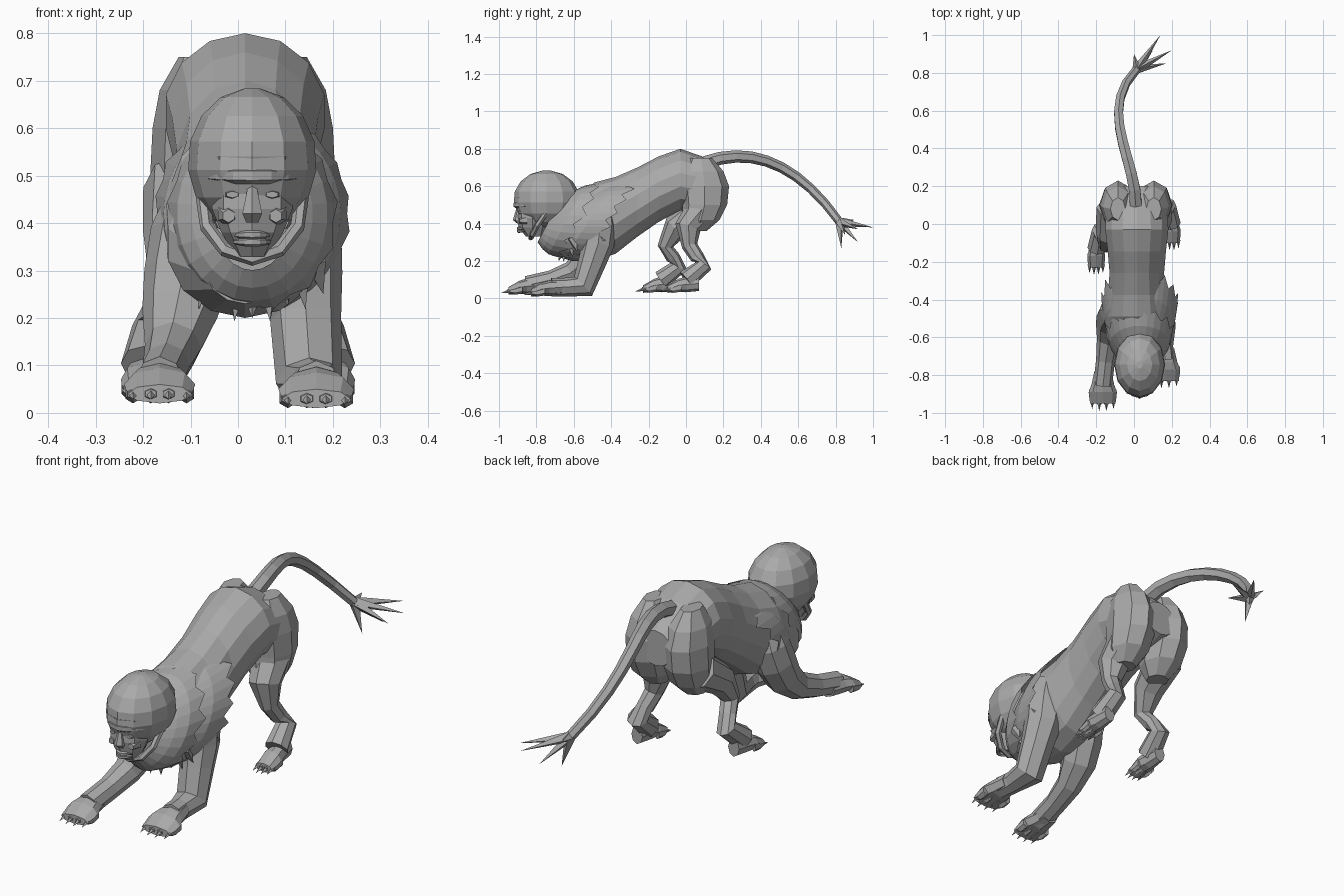
import bpy, bmesh, random
from math import sin, cos, pi, radians
from mathutils import Vector
from mathutils.geometry import interpolate_bezier

random.seed(4)
cube = bpy.data.objects.get("Cube")
if cube:
    bpy.data.objects.remove(cube)

shade = .4
grey = bpy.data.materials.new("stone_grey")
grey.use_nodes = True
grey.diffuse_color = (shade, shade, shade, 1)
grey.node_tree.nodes["Principled BSDF"].inputs["Base Color"].default_value = grey.diffuse_color

ACROSS = Vector((1, 0, 0))
DEPTH = Vector((0, 1, 0))
MID = .03  # the head and chest lean slightly to the left
SIDES = (("left", 1), ("right", -1))


def finish(name, bm):
    bmesh.ops.recalc_face_normals(bm, faces=bm.faces)
    mesh = bpy.data.meshes.new(name)
    bm.to_mesh(mesh)
    bm.free()
    mesh.materials.append(grey)
    bpy.context.collection.objects.link(bpy.data.objects.new(name, mesh))


def ellipse(centre, u, v, count):
    angles = [2 * pi * i / count for i in range(count)]
    return [centre + u * sin(a) + v * cos(a) for a in angles]


def skin(name, loops, cap=True):
    """Join equal loops of points into one surface."""
    bm = bmesh.new()
    loops = [[bm.verts.new(point) for point in loop] for loop in loops]
    for a, b in zip(loops, loops[1:]):
        for i in range(len(a)):
            bm.faces.new((a[i - 1], a[i], b[i], b[i - 1]))
    if cap:
        bm.faces.new(loops[0])
        bm.faces.new(loops[-1])
    finish(name, bm)


def tilted_loops(x, rings, pitch, count):
    """Ellipses (y, z, half width, half height) tilted in the side plane."""
    up = Vector((0, sin(radians(pitch)), cos(radians(pitch))))
    return [ellipse(Vector((x, y, z)), ACROSS * w, up * h, count) for y, z, w, h in rings]


def loft(name, x, rings, pitch=0, count=8):
    skin(name, tilted_loops(x, rings, pitch, count))


def sweep(name, points, radii, axis=ACROSS, count=8):
    """Round section carried along a path."""
    points = [Vector(point) for point in points]
    loops = []
    for i, (point, r) in enumerate(zip(points, radii)):
        along = (points[min(i + 1, len(points) - 1)] - points[max(i - 1, 0)]).normalized()
        u = (axis - along * axis.dot(along)).normalized()
        loops.append(ellipse(point, u * r, along.cross(u) * r, count))
    skin(name, loops)


def spikes(name, items, radius):
    """Four-sided pyramids from base to tip."""
    bm = bmesh.new()
    for base, tip in items:
        base, tip = Vector(base), Vector(tip)
        turn = (tip - base).to_track_quat('Z', 'Y')
        foot = [bm.verts.new(p) for p in ellipse(base, turn @ ACROSS * radius, turn @ DEPTH * radius, 4)]
        top = bm.verts.new(tip)
        bm.faces.new(foot)
        for i in range(len(foot)):
            bm.faces.new((foot[i - 1], foot[i], top))
    finish(name, bm)


def collar(name, front, length, width, tilt, count, ragged):
    """Flaring mane layer whose rear edge is a ragged zigzag."""
    rings = []
    for i in range(4):
        t = i / 3
        w = width * (1 + sin(t * pi / 2)) / 2
        rings.append((front + t * length, .42, w, w + .05))
    loops = tilted_loops(MID, rings, tilt, count)
    for i in range(0, count, 2):
        flow = (loops[-1][i] - loops[-2][i]).normalized()
        loops[-1][i] += flow * ragged * random.uniform(.7, 1.3)
    skin(name, loops, cap=False)


def paw(name, x, y, z, half):
    """Flat foot with four rounded toes and claws."""
    loft(name + "_paw", x, [(y + .17, z + .03, half * .6, .04), (y + .1, z + .025, half * .8, .042),
                            (y + .06, z + .02, half, .035), (y, z, half * .9, .02)])
    claws = []
    for i in range(4):
        offset = i - 1.5
        tx, ty = x + half * offset / 2, y + abs(offset) * .01
        toe = half / 4
        loft(f"{name}_toe_{i + 1}", tx, [(ty + .06, z + .01, toe, .024), (ty + .02, z, toe, .02),
                                         (ty - .01, z, toe * .7, .01)], count=6)
        claws.append(((tx, ty, z), (tx, ty - .045, z - .012)))
    spikes(name + "_claws", claws, .011)


def leg(name, hip, ankle, path, reach=0):
    """Limb through (y, z, radius); reach slides the lower joints along y."""
    last = len(path) - 1
    points = [(hip + (ankle - hip) * i / last, y + reach * min(1, i / 2), z)
              for i, (y, z, r) in enumerate(path)]
    sweep(name + "_leg", points, [r for y, z, r in path])


# Torso: waist narrows by a wave, ends taper with their height
backs = (.66, .76, .8, .76, .7, .65, .62, .51, .39)
bellies = (.5, .46, .47, .41, .33, .24, .2, .2, .23)
torso = []
for i, (back, belly) in enumerate(zip(backs, bellies)):
    y = .2 - i * .115
    half = (back - belly) / 2
    width = (.16 + .012 * cos(y * 12)) * min(1, half / .14)
    torso.append((y, belly + half, width, half))
loft("torso", MID / 2, torso, count=14)
loft("neck", MID, [(-.48, .48, .13, .14), (-.7, .45, .1, .1)], pitch=30)

# Layered mane and chest tufts
collar("mane_outer", -.69, .26, .2, 33, 36, .055)
collar("mane_inner", -.73, .14, .17, 28, 26, .045)
tufts = []
for i in range(-4, 5):
    t = i / 4
    rise = abs(t) * .05
    tufts.append(((MID + t * .13, rise - .66, .27 + rise),
                  (MID + t * .15, rise * 2 - .68, .2 + rise - i % 2 * .02)))
spikes("chest_tufts", tufts, .03)

# Heavy haunches and hind legs, the right leg set further forward
haunch = [(.08, .75, .04, .06), (.09, .68, .08, .11), (.1, .6, .095, .13),
          (.1, .5, .1, .12), (.08, .42, .09, .1), (.06, .36, .05, .05)]
hind = ((.08, .47, .085), (.01, .38, .07), (.02, .28, .042),
        (.06, .22, .038), (.095, .175, .045), (0, .1, .052))
for side, s in SIDES:
    reach = min(0, s * .13)
    loft(side + "_haunch", s * .095 + .01, haunch, pitch=-90)
    leg(side + "_hind", s * .115, s * .195, hind, reach)
    paw(side + "_hind", s * .2, reach - .1, .05, .047)

# Front legs: left bent with its elbow down, right reaching out
leg("left_front", .12, .165, ((-.45, .5, .06), (-.46, .4, .09), (-.47, .29, .085), (-.5, .2, .075),
                              (-.55, .065, .07), (-.65, .06, .05), (-.72, .06, .05)))
paw("left_front", .165, -.83, .03, .08)
leg("right_front", -.08, -.165, ((-.45, .48, .06), (-.46, .38, .09), (-.49, .29, .09), (-.53, .21, .08),
                                 (-.61, .14, .06), (-.72, .1, .05), (-.85, .07, .05)))
paw("right_front", -.165, -.95, .04, .075)

# Rounded skull, long from front to back
skull = []
for i in range(8):
    a = pi * (i + .3) / 8
    skull.append((-.745, .53 + .155 * cos(a), .136 * sin(a), .177 * sin(a)))
loft("head", MID, skull, pitch=-90, count=12)

# Narrow face with jaw, nose, lips, brow and beard rim
loft("face", MID, [(-.83, .54, .1, .09), (-.83, .48, .085, .07), (-.82, .43, .085, .085),
                   (-.82, .38, .065, .075), (-.81, .33, .035, .045)], pitch=-90)
loft("nose", MID, [(-.895, .48, .01, .012), (-.9, .42, .024, .026), (-.89, .4, .014, .012)],
     pitch=-90, count=6)
steps = [i / 3 for i in range(-3, 4)]
for name, z in (("upper_lip", .375), ("lower_lip", .36)):
    sweep(name, [(MID + t * .036, t * t * .03 - .895, z) for t in steps],
          [.01 - t * t * .005 for t in steps], DEPTH, count=6)
sweep("brow_ridge", [(MID + t * .1, t * t * .075 - .905, .5) for t in steps],
      [.02 - t * t * .01 for t in steps], DEPTH, count=6)
sweep("jaw_beard", [(MID + sin(t * 1.7) * .105, t * t * .08 - .83, .44 - cos(t * 1.7) * .115) for t in steps],
      [.015] * len(steps), DEPTH, count=6)
for side, s in SIDES:
    loft(side + "_eye", MID + s * .042, [(-.86, .46, .022, .013), (-.895, .46, .014, .007)], count=6)
    loft(side + "_cheek", MID + s * .05, [(-.85, .42, .026, .028), (-.89, .415, .014, .014)], count=6)

# Arched tail swaying to the right, with a spiky tip
start, tip = Vector((.01, .1, .725)), Vector((.015, .82, .41))
path = interpolate_bezier(start, Vector((.01, .35, .82)), Vector((-.2, .6, .72)), tip, 10)
sweep("tail", path, [.036 - .0015 * i for i in range(len(path))], count=6)
ends = ((.14, 1, .38), (.2, .92, .37), (.17, .85, .34), (.1, .92, .3), (0, .9, .42), (.05, .83, .27))
spikes("tail_tuft", [(tip, end) for end in ends], .024)
